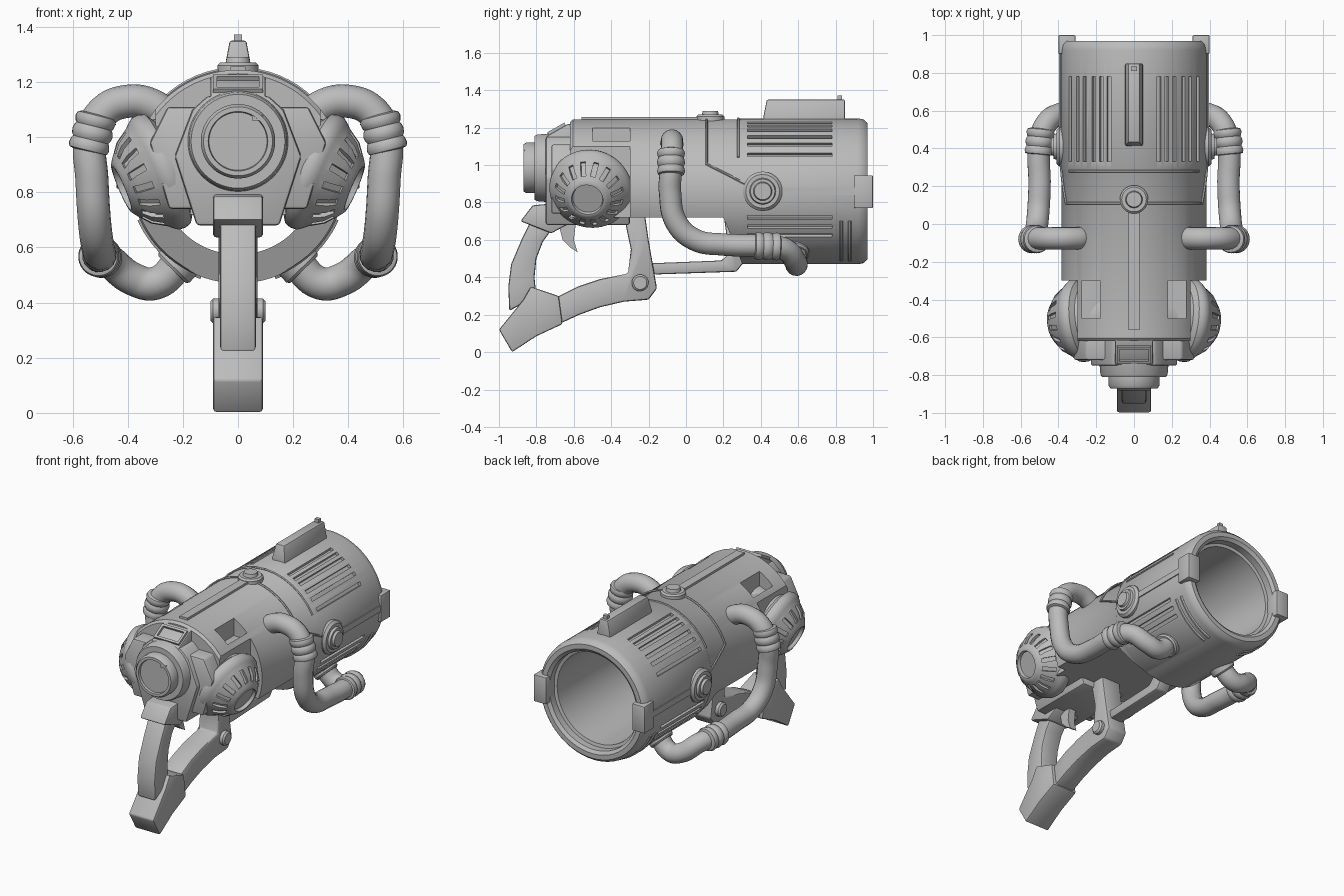
import bpy, bmesh
from math import radians, sin, cos, pi
from mathutils import Vector, Matrix

if "Cube" in bpy.data.objects:
    bpy.data.objects.remove(bpy.data.objects["Cube"])

grey = bpy.data.materials.new("grey metal")
grey.diffuse_color = (0.5, 0.5, 0.5, 1)
grey.use_nodes = True
grey.node_tree.nodes["Principled BSDF"].inputs["Base Color"].default_value = grey.diffuse_color
CZ = 0.86  # height of the barrel axis


def add(name, bm):
    bmesh.ops.recalc_face_normals(bm, faces=bm.faces)
    me = bpy.data.meshes.new(name)
    bm.to_mesh(me)
    bm.free()
    me.materials.append(grey)
    ob = bpy.data.objects.new(name, me)
    bpy.context.collection.objects.link(ob)
    return ob


def bake(ob):
    """Replace an object's mesh by its evaluated result."""
    dg = bpy.context.evaluated_depsgraph_get()
    me = bpy.data.meshes.new_from_object(ob.evaluated_get(dg))
    ob.modifiers.clear()
    ob.data = me


def bevel(ob, w=0.01, seg=2):
    m = ob.modifiers.new("bevel", 'BEVEL')
    m.width, m.segments, m.limit_method = w, seg, 'ANGLE'
    bake(ob)
    return ob


def cut(ob, cutter):
    m = ob.modifiers.new("cut", 'BOOLEAN')
    m.operation, m.solver, m.object = 'DIFFERENCE', 'EXACT', cutter
    bake(ob)
    bpy.data.objects.remove(cutter)


def frame(origin, axis):
    q = Vector((0, 0, 1)).rotation_difference(Vector(axis).normalized())
    return Matrix.Translation(origin) @ q.to_matrix().to_4x4()


def lathe(name, profile, origin, axis, n=48):
    """Spin (radius, distance along axis) points; ends at radius > 0 are capped."""
    bm, M, rings = bmesh.new(), frame(origin, axis), []
    for r, t in profile:
        k = n if r > 0 else 1
        rings.append([bm.verts.new(M @ Vector((r * cos(2 * pi * i / n), r * sin(2 * pi * i / n), t)))
                      for i in range(k)])
    for a, b in zip(rings, rings[1:]):
        for i in range(n):
            q = [a[i % len(a)], a[(i + 1) % len(a)], b[(i + 1) % len(b)], b[i % len(b)]]
            bm.faces.new(list(dict.fromkeys(q)))
    for ring in (rings[0], rings[-1]):
        if len(ring) > 1:
            bm.faces.new(ring)
    return add(name, bm)


def prism(name, pts, a, b, axis='x'):
    """Extrude a (y,z) outline along x, or an (x,z) outline along y."""
    bm = bmesh.new()
    put = (lambda p, d: (d, p[0], p[1])) if axis == 'x' else (lambda p, d: (p[0], d, p[1]))
    lo = [bm.verts.new(put(p, a)) for p in pts]
    hi = [bm.verts.new(put(p, b)) for p in pts]
    bm.faces.new(lo)
    bm.faces.new(hi)
    for i in range(len(pts)):
        j = (i + 1) % len(pts)
        bm.faces.new((lo[i], lo[j], hi[j], hi[i]))
    return add(name, bm)


def boxes(name, items):
    bm = bmesh.new()
    for M, size in items:
        bmesh.ops.create_cube(bm, size=1, matrix=M @ Matrix.Diagonal((*size, 1)))
    return add(name, bm)


def box(name, x, y, z):
    c = [(v[0] + v[1]) / 2 for v in (x, y, z)]
    return boxes(name, [(Matrix.Translation(c), [abs(v[1] - v[0]) for v in (x, y, z)])])


def tube(name, pts, r, smooth=True):
    cu = bpy.data.curves.new(name, 'CURVE')
    cu.dimensions, cu.bevel_depth, cu.bevel_resolution, cu.use_fill_caps = '3D', r, 6 if smooth else 1, True
    cu.resolution_u = 8
    sp = cu.splines.new('BEZIER' if smooth else 'POLY')
    P = sp.bezier_points if smooth else sp.points
    P.add(len(pts) - 1)
    for p, co in zip(P, pts):
        if smooth:
            p.co, p.handle_left_type, p.handle_right_type = co, 'AUTO', 'AUTO'
        else:
            p.co = (*co, 1)
    tmp = bpy.data.objects.new(name, cu)
    bpy.context.collection.objects.link(tmp)
    me = bpy.data.meshes.new_from_object(tmp.evaluated_get(bpy.context.evaluated_depsgraph_get()))
    bpy.data.objects.remove(tmp)
    me.materials.clear()
    me.materials.append(grey)
    ob = bpy.data.objects.new(name, me)
    bpy.context.collection.objects.link(ob)


def seam(name, path, r=0.388, w=0.007):
    """Thin ridge on the barrel through (y, degrees from the top) points."""
    pts = []
    for (y0, a0), (y1, a1) in zip(path, path[1:]):
        for i in range(13):
            y, a = y0 + (y1 - y0) * i / 12, radians(a0 + (a1 - a0) * i / 12)
            pts.append((r * sin(a), y, CZ + r * cos(a)))
    tube(name, [p for i, p in enumerate(pts) if i == 0 or p != pts[i - 1]], w, False)


# Barrel with open rear mouth, flat underside, narrowed front, pockets and vents
barrel = lathe("barrel", [(0, -.62), (.37, -.62), (.384, -.605), (.384, .28), (.39, .29), (.39, .92),
                          (.384, .95), (.365, .97), (.335, .97), (.315, .955), (.315, .91), (.295, .905),
                          (.285, .2), (0, .2)], (0, 0, CZ), (0, 1, 0), 80)
cut(barrel, prism("underside_cutter", [(-.8, .72), (.2, .72), (.33, .4), (-.8, .4)], -.6, .6))
for s in (1, -1):
    cut(barrel, box("flank_cutter", (s * .3, s * .6), (-.9, -.3), (.3, 1.4)))
    cut(barrel, box("pocket_cutter", (s * .18, s * .275), (-.5, -.3), (1.085, 1.4)))
vents = [(Matrix.Translation((0, .555, CZ)) @ Matrix.Rotation(radians(s * a), 4, 'Y') @ Matrix.Translation((0, 0, .39)),
          (.022, .45, .04)) for s in (1, -1) for a in (20, 26.5, 33, 42, 50, 60, 111, 119, 127)]
cut(barrel, boxes("vent_cutter", vents))

# Surface trim on the barrel
for s in (1, -1):
    seam("panel_seam", [(.11, 0), (.11, s * 68), (.34, s * 86)])
    for y in (.83, .875):
        seam("rear_rib", [(y, s * 114), (y, s * 160)], .39, .01)
    box("side_strip", (s * .38, s * .396), (.5, .92), (.84, .88))
    bevel(box("rear_lug", (s * .31, s * .4), (.9, 1), (.77, .945)), .006)
    lathe("side_disc", [(.105, 0), (.105, .035), (.09, .05), (.07, .05), (.065, .065), (.05, .065),
                        (.045, .08), (0, .08)], (s * .36, .41, CZ), (s, 0, 0))
seam("ring_seam", [(.28, -62), (.28, 62)])
box("top_rail", (-.028, .028), (-.56, .08), (1.2, 1.257))
lathe("top_button", [(.075, 0), (.075, .04), (.065, .05), (.045, .05), (.04, .07), (0, .07)], (0, .13, 1.22), (0, 0, 1))

# Top fin with small sight
fin = prism("top_fin", [(-.05, 1.2), (-.045, 1.27), (-.03, 1.35), (.03, 1.35), (.045, 1.27), (.05, 1.2)], .41, .85, 'y')
for v in fin.data.vertices:
    if v.co.y < .6:
        v.co.y += max(0, v.co.z - 1.24) * .2
bevel(fin, .008)
box("fin_sight", (-.015, .015), (.81, .835), (1.34, 1.372))

# Front housing and lens
sym = lambda half: half + [(-x, z) for x, z in reversed(half)]
bevel(prism("front_housing", sym([(.11, 1.15), (.165, 1.1), (.23, .93), (.15, .68)]), -.75, -.3, 'y'), .012)
bevel(prism("shoulder_plate", sym([(.255, 1.11), (.32, .98), (.25, .74)]), -.72, -.55, 'y'), .012)
bevel(prism("visor", [(-.75, 1.1), (-.745, 1.155), (-.63, 1.22), (-.55, 1.225), (-.55, 1.1)], -.1, .1), .008)
slope = Matrix.Translation((0, -.69, 1.19)) @ Matrix.Rotation(radians(29.5), 4, 'X')
boxes("visor_frame", [(slope @ Matrix.Translation((x, y, 0)), size) for x, y, size in
                      ((0, .045, (.18, .015, .025)), (0, -.045, (.18, .015, .025)),
                       (.083, 0, (.015, .1, .025)), (-.083, 0, (.015, .1, .025)))])
lathe("lens", [(.19, -.1), (.178, .04), (.17, .055), (.135, .055), (.135, .1), (.125, .115),
               (.108, .115), (.105, .1), (0, .1)], (0, -.755, .985), (0, -1, 0), 64)
box("lens_tab", (.05, .09), (-.868, -.83), (1.06, 1.08))

# Side filter pods with radial slots
for s in (1, -1):
    o, d = (s * .285, -.51, .873), (s * .91, -.12, -.39)
    pod = lathe("filter_pod", [(.17, -.24), (.175, -.13), (.185, -.05), (.215, -.03), (.222, -.01), (.22, .015),
                               (.205, .035), (.195, .045), (.16, .1), (.11, .14), (.095, .15), (.085, .15),
                               (.08, .13), (0, .13)], o, d, 64)
    slots = [(frame(o, d) @ Matrix.Rotation(2 * pi * i / 16, 4, 'Z') @ Matrix.Translation((.16, 0, .097))
              @ Matrix.Rotation(radians(50), 4, 'Y'), (.085, .026, .035)) for i in range(16)]
    cut(pod, boxes("slot_cutter", slots))

# Side hoses with ribbed collars
for s in (1, -1):
    path = [(.24, -.075, 1.06), (.31, -.075, 1.115), (.4, -.075, 1.13), (.49, -.075, 1.09), (.535, -.08, .99),
            (.53, -.085, .85), (.52, -.05, .69), (.508, .05, .6), (.5, .2, .575), (.5, .42, .567),
            (.465, .53, .55), (.38, .585, .485), (.3, .59, .47), (.2, .58, .56)]
    tube("hose", [(s * x, y, z) for x, y, z in path], .06)
    ribs = [(.055, -.07), (.07, -.065), (.075, -.05), (.07, -.03), (.066, -.025), (.072, -.015), (.075, 0),
            (.072, .015), (.066, .025), (.07, .03), (.075, .05), (.07, .065), (.055, .07)]
    lathe("upper_collar", ribs, (s * .528, -.08, 1.015), (s * -.25, 0, 1), 32)
    lathe("lower_collar", ribs, (s * .5, .435, .566), (s * -.1, 1, -.03), 32)
    lathe("hose_root", [(.075, 0), (.075, .05), (.068, .06), (.05, .06)], (s * .235, -.075, 1.055), (s * .75, 0, .6), 32)
    lathe("hose_end", [(.078, 0), (.078, .06), (.07, .07), (.05, .07)], (s * .19, .58, .57), (s * .7, 0, -.72), 32)

# Handle: grip, foot, lower arm with rear post, trigger and strut
bevel(prism("grip", [(-.82, .72), (-.88, .6), (-.935, .47), (-.95, .35), (-.945, .22), (-.8, .3), (-.81, .4),
                     (-.8, .5), (-.765, .59), (-.7, .68)], -.065, .065), .012)
bevel(prism("grip_top", [(-.885, .7), (-.82, .785), (-.66, .8), (-.6, .7), (-.72, .635)], -.09, .09), .01)
bevel(prism("grip_foot", [(-1, .12), (-.93, 0), (-.8, .085), (-.66, .15), (-.68, .3), (-.83, .35), (-.87, .28)],
            -.09, .09), .01)
bevel(prism("lower_arm", [(-.7, .29), (-.58, .35), (-.46, .39), (-.31, .42), (-.295, .55), (-.335, .74), (-.22, .74),
                          (-.2, .6), (-.155, .34), (-.2, .28), (-.33, .27), (-.46, .24), (-.57, .2), (-.7, .14)],
            -.07, .07), .012)
lathe("arm_bolt", [(.035, -.1), (.045, -.09), (.045, .09), (.035, .1)], (0, -.245, .37), (1, 0, 0), 32)
prism("trigger", [(-.68, .68), (-.66, .6), (-.62, .56), (-.58, .535), (-.6, .6), (-.59, .68)], -.025, .025)
bevel(prism("strut", [(-.19, .475), (.19, .49), (.23, .53), (.2, .74), (.26, .74), (.34, .52), (.27, .43), (-.17, .415)],
            -.045, .045), .01)

# Smooth shading with sharp edges kept
for ob in bpy.context.scene.objects:
    ob.select_set(True)
    bpy.context.view_layer.objects.active = ob
bpy.ops.object.shade_smooth_by_angle(angle=radians(35))
